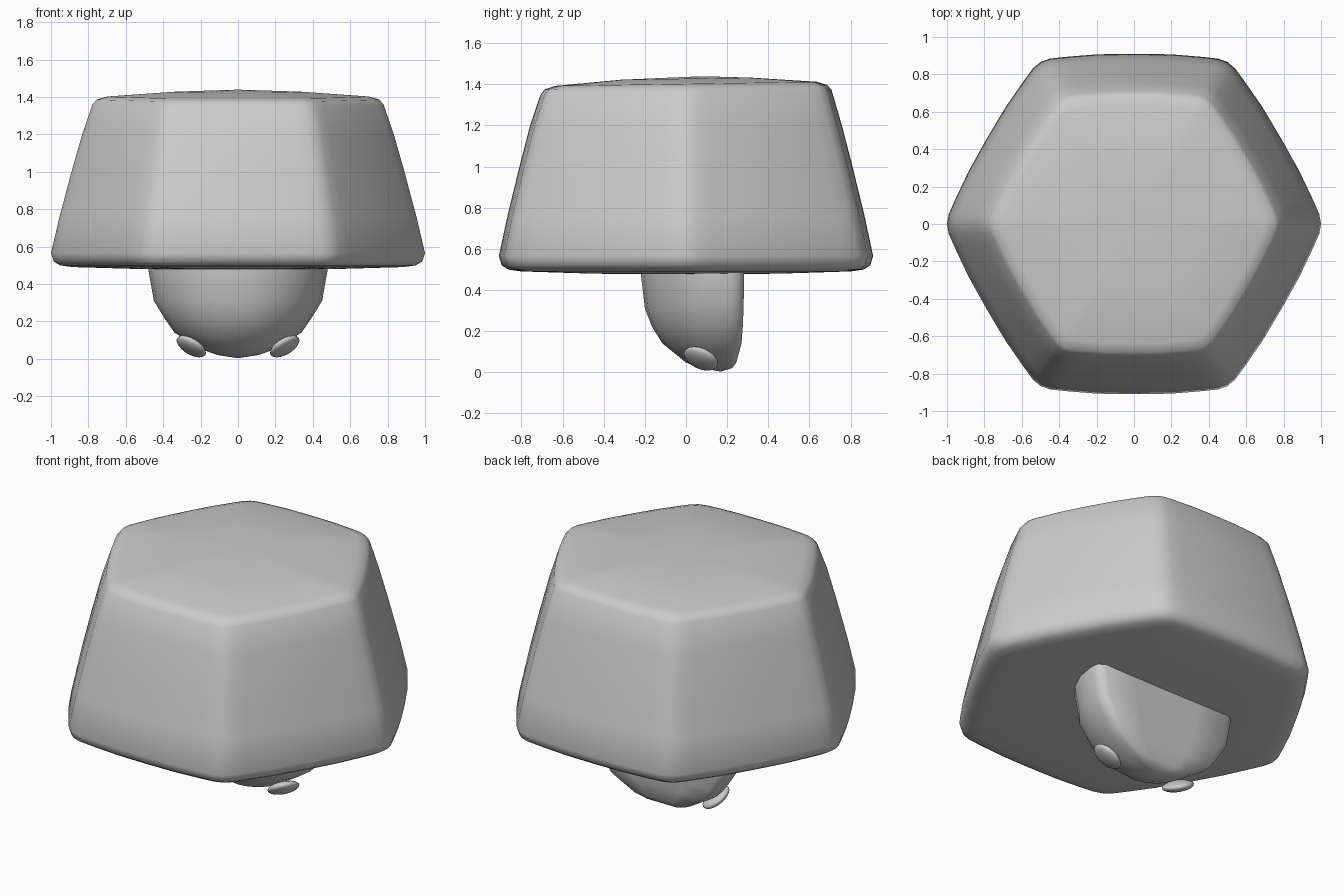
import bpy, bmesh
from math import sin, cos, pi, radians
from mathutils import Vector

if "Cube" in bpy.data.objects:
    bpy.data.objects.remove(bpy.data.objects["Cube"])


def loft(name, rings, start, end):
    """Skin closed rings bottom to top, closing each end with a fan."""
    bm = bmesh.new()
    vs = [[bm.verts.new(p) for p in r] for r in rings]
    n = len(vs[0])
    for a, b in zip(vs, vs[1:]):
        for i in range(n):
            j = (i + 1) % n
            bm.faces.new((a[i], a[j], b[j], b[i]))
    for ring, pole in ((vs[0], start), (vs[-1], end)):
        c = bm.verts.new(pole)
        for i in range(n):
            bm.faces.new((ring[i], ring[(i + 1) % n], c))
    bmesh.ops.recalc_face_normals(bm, faces=bm.faces)
    for f in bm.faces:
        f.smooth = True
    me = bpy.data.meshes.new(name)
    bm.to_mesh(me)
    bm.free()
    ob = bpy.data.objects.new(name, me)
    bpy.context.collection.objects.link(ob)
    return ob


# Hexagonal cap: bulged, soft-cornered hexagon swept through a tapering profile
def hexagon(scale, z, tilt):
    pts = []
    side = [(-0.5, 0.866), (-0.45, 0.884), (-0.37, 0.893), (-0.2, 0.907),
            (0.0, 0.91), (0.2, 0.907), (0.37, 0.893), (0.45, 0.884)]
    for k in range(6):
        a = radians(30 + 60 * k)
        for u, d in side:
            x = scale * (d * cos(a) - u * sin(a))
            y = scale * (d * sin(a) + u * cos(a))
            pts.append((x, y, z + tilt * y))
    return pts


profile = [(0.5, 0.479), (0.88, 0.49), (0.95, 0.499), (0.985, 0.52), (1.0, 0.565),
           (0.954, 0.76), (0.89, 1.0), (0.833, 1.2), (0.778, 1.36), (0.755, 1.386),
           (0.70, 1.402), (0.35, 1.427)]
loft("hexagonal_cap",
     [hexagon(s, z, 0.016 if z > 1.3 else 0) for s, z in profile],
     (0, 0, 0.475), (0, 0.08, 1.439))


# Rounded head under the cap: D-shaped sections, curved front and flat back
def d_section(z, w, front, back):
    yc = back - 0.07
    pts = [(w * cos(t), yc - (yc - front) * sin(t), z)
           for t in [pi * i / 12 for i in range(13)]]
    rear = [(0.98, back - 0.025), (0.9, back), (0.45, back)]
    pts += [(-w * s, y, z) for s, y in rear]
    pts += [(w * s, y, z) for s, y in reversed(rear)]
    return pts


levels = [(0.02, 0.11, 0.07, 0.225), (0.047, 0.185, 0.0, 0.245), (0.14, 0.34, -0.115, 0.27),
          (0.22, 0.395, -0.165, 0.276), (0.31, 0.45, -0.2, 0.28), (0.48, 0.48, -0.22, 0.283),
          (0.56, 0.48, -0.22, 0.283)]
loft("head", [d_section(*l) for l in levels], (0, 0.17, 0.003), (0, 0.05, 0.56))

# Pair of flattened oval eyes lying on the lower front of the head
for side, label in ((1, "right"), (-1, "left")):
    bpy.ops.mesh.primitive_uv_sphere_add(segments=20, ring_count=12, radius=1,
                                         location=(0.25 * side, 0.073, 0.066))
    eye = bpy.context.object
    eye.name = "eye_" + label
    eye.scale = (0.088, 0.088, 0.032)
    eye.rotation_euler = Vector((0.6 * side, -0.45, -1)).to_track_quat('Z', 'Y').to_euler()
    bpy.ops.object.shade_smooth()
